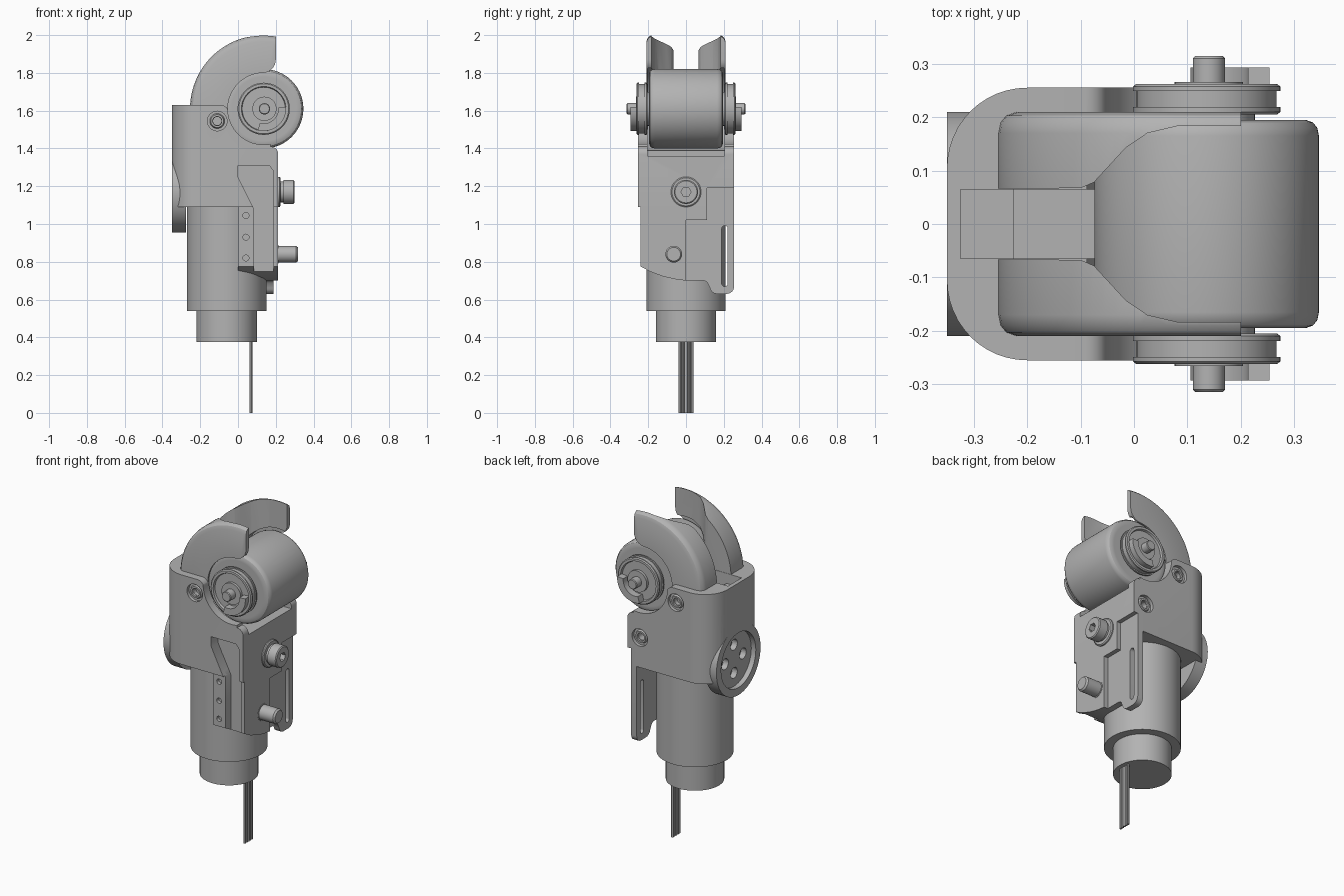
import bpy, bmesh, math
from mathutils import Vector

cube = bpy.data.objects.get("Cube")
if cube:
    bpy.data.objects.remove(cube, do_unlink=True)

grey = bpy.data.materials.new("machined_grey")
grey.use_nodes = True
grey.diffuse_color = (0.45, 0.45, 0.45, 1)
grey.node_tree.nodes["Principled BSDF"].inputs["Base Color"].default_value = (0.45, 0.45, 0.45, 1)

WX, WZ = 0.136, 1.61      # wheel axis
MX = -0.06                # motor axis


def place(axis, u, v, w):
    """u, v lie in the profile plane and w runs along the axis."""
    return {"x": (w, u, v), "y": (u, w, v), "z": (u, v, w)}[axis]


def finish(name, bm):
    bmesh.ops.remove_doubles(bm, verts=bm.verts, dist=1e-6)
    bmesh.ops.recalc_face_normals(bm, faces=bm.faces)
    mesh = bpy.data.meshes.new(name)
    bm.to_mesh(mesh)
    bm.free()
    mesh.materials.append(grey)
    ob = bpy.data.objects.new(name, mesh)
    bpy.context.collection.objects.link(ob)
    return ob


def prism(name, pts, axis, a, b):
    bm = bmesh.new()
    lo = [bm.verts.new(place(axis, u, v, a)) for u, v in pts]
    hi = [bm.verts.new(place(axis, u, v, b)) for u, v in pts]
    bm.faces.new(lo)
    bm.faces.new(hi)
    n = len(pts)
    for i in range(n):
        j = (i + 1) % n
        bm.faces.new((lo[i], lo[j], hi[j], hi[i]))
    return finish(name, bm)


def box(name, x, y, z):
    return prism(name, [(x[0], y[0]), (x[1], y[0]), (x[1], y[1]), (x[0], y[1])], "z", *z)


def arc(cu, cv, r, start, end, n=12):
    angles = [math.radians(start + (end - start) * i / n) for i in range(n + 1)]
    return [(cu + r * math.cos(t), cv + r * math.sin(t)) for t in angles]


def cyl(name, cu, cv, r, axis, a, b, n=48):
    return prism(name, arc(cu, cv, r, 0, 360 - 360 / n, n - 1), axis, a, b)


def lathe(name, profile, cu, cv, axis, n=72, closed=False):
    """Turn (w, r) points about an axis; open profiles get end caps."""
    bm = bmesh.new()
    rings = [[bm.verts.new(place(axis, u, v, w)) for u, v in arc(cu, cv, r, 0, 360 - 360 / n, n - 1)]
             for w, r in profile]
    for k in range(len(rings) if closed else len(rings) - 1):
        p, q = rings[k], rings[(k + 1) % len(rings)]
        for i in range(n):
            j = (i + 1) % n
            bm.faces.new((p[i], p[j], q[j], q[i]))
    if not closed:
        bm.faces.new(rings[0])
        bm.faces.new(rings[-1])
    return finish(name, bm)


def boolean(ob, tool, op="DIFFERENCE", keep=False):
    mod = ob.modifiers.new("cut", "BOOLEAN")
    mod.object, mod.operation, mod.solver = tool, op, "EXACT"
    bpy.context.view_layer.objects.active = ob
    bpy.ops.object.modifier_apply(modifier=mod.name)
    if not keep:
        bpy.data.objects.remove(tool, do_unlink=True)


# Motor with its stepped end and the wires
lathe("motor", [(0.375, 0.16), (0.54, 0.16), (0.54, 0.21), (1.2, 0.21)], MX, 0, "z")
for i in range(5):
    cyl(f"wire_{i + 1}", 0.068, -0.032 + 0.016 * i, 0.0075, "z", 0, 0.4, 12)

# Housing: U-shaped plan, rounded shoulders, wheel scooped out of it
plan = [(0.213, -0.255), (0.213, 0.255)] + arc(-0.2, 0.105, 0.15, 90, 180) + arc(-0.2, -0.105, 0.15, 180, 270)
housing = prism("housing", plan, "z", 1.09, 1.63)
side = [(-0.4, 1.0), (0.3, 1.0), (0.3, 1.37), (0.213, 1.37)] + arc(0.173, 1.37, 0.04, 0, 90, 6)
side += [(WX, WZ)] + arc(-0.09, 1.59, 0.04, 0, 90, 6) + [(-0.4, 1.63)]
boolean(housing, prism("side_cutter", side, "y", -0.4, 0.4), "INTERSECT")
boolean(housing, cyl("arc_cutter", WX, WZ, 0.19, "y", -0.4, 0.4, 72))
boolean(housing, cyl("wheel_cutter", WX, WZ, 0.225, "y", -0.205, 0.205, 72))
boolean(housing, box("mouth_cutter", (0.1, 0.3), (-0.205, 0.205), (1.36, 1.6)))
boolean(housing, box("notch_cutter", (-0.325, -0.2), (-0.065, 0.065), (1.57, 1.8)))
boolean(housing, box("channel_cutter", (-0.225, 0.1), (-0.065, 0.065), (1.42, 1.8)))
boolean(housing, box("step_cutter", (0.185, 0.3), (0.11, 0.4), (1.0, 1.19)))

# Countersunk screw holes in the housing sides
screws = [(-0.11, 1.545, -1), (-0.11, 1.545, 1), (0.13, 1.27, 1)]
for x, z, s in screws:
    boolean(housing, cyl("sink_cutter", x, z, 0.052, "y", s * 0.235, s * 0.3, 32))
    boolean(housing, cyl("hole_cutter", x, z, 0.022, "y", s * 0.15, s * 0.3, 24))
    lathe("screw_ring", [(s * 0.23, 0.024), (s * 0.247, 0.024), (s * 0.247, 0.034), (s * 0.23, 0.042)],
          x, z, "y", 32, True)

# Mounting block below the front with a strip of pin holes
curve = [(-0.24, 0.775), (-0.19, 0.748), (-0.12, 0.722), (-0.06, 0.708), (0, 0.7)]
block = prism("mount_block", curve + [(0, 1.02), (0.11, 1.02), (0.11, 1.12), (-0.24, 1.12)], "x", 0, 0.213)
boolean(block, box("clear_cutter", (-0.1, 0.185), (0, 0.3), (0.9, 1.09)))
for z in (0.82, 0.93, 1.045):
    boolean(block, cyl("pin_cutter", 0.042, z, 0.016, "y", -0.3, -0.22, 20))
pocket = [(0, 1.31), (0.165, 1.31), (0.188, 1.28), (0.188, 0.6), (0.085, 0.6), (0.085, 1.08), (0, 1.25)]
tool = prism("pocket_cutter", pocket, "y", -0.4, -0.19)
boolean(housing, tool, keep=True)
boolean(block, tool)

# Slotted side plate, set back from the front face
outline = [(0, 1.1), (0, 0.7), (0.09, 0.7)] + arc(0.09, 0.67, 0.03, 90, 40, 4)
outline += arc(0.165, 0.67, 0.04, 190, 270, 6) + arc(0.215, 0.67, 0.04, 270, 360, 6)
outline += [(0.255, 1.2), (0.1, 1.2), (0.1, 1.1)]
plate = prism("slotted_plate", outline, "x", 0.15, 0.187)
slot = arc(0.205, 0.685, 0.016, 180, 360, 8) + arc(0.205, 0.975, 0.016, 0, 180, 8)
boolean(plate, prism("slot_cutter", slot, "x", 0.1, 0.3))

# Bolt and locating pin on the front face
lathe("bolt_flange", [(0.2, 0.08), (0.22, 0.08), (0.225, 0.074)], 0, 1.17, "x", 40)
bolt = lathe("bolt_head", [(0.2, 0.055), (0.24, 0.055), (0.24, 0.064), (0.293, 0.064), (0.298, 0.058)],
             0, 1.17, "x", 40)
boolean(bolt, cyl("socket_cutter", 0, 1.17, 0.027, "x", 0.26, 0.4, 6))
lathe("locating_pin", [(0.2, 0.05), (0.215, 0.05), (0.215, 0.044), (0.308, 0.044), (0.318, 0.036)],
      -0.065, 0.84, "x", 40)

# Round pad on the rear with a recessed, drilled face
pad = cyl("rear_pad", 0, 1.165, 0.21, "x", -0.35, -0.275, 72)
for y, z, r, d in [(0, 1.165, 0.165, -0.32)] + [(0.085 * a, 1.165 + 0.085 * b, 0.032, -0.285)
                                                 for a, b in ((1, 0), (-1, 0), (0, 1), (0, -1))]:
    tool = cyl("recess_cutter", y, z, r, "x", -0.5, d, 48)
    boolean(pad, tool, keep=True)
    boolean(housing, tool)

# Fender: turned shell, trimmed at the tips and split by a flaring gap
half = [(0.2, 0.222), (0.2, 0.19), (0.21, 0.19), (0.21, 0.355), (0.203, 0.375), (0.19, 0.386), (0.17, 0.39)]
ring = half + [(-w, r) for w, r in reversed(half)]
fender = lathe("fender", ring, WX, WZ, "y", 96, True)
trim = [(-0.4, 1.5), (-0.4, 2.1), (0.2, 2.1)] + arc(0.13, 1.87, 0.07, 0, -90, 8) + [(0.13, WZ), (0, 1.5)]
boolean(fender, prism("trim_cutter", trim, "y", -0.4, 0.4), "INTERSECT")
edge = [(-0.5, 0.066), (-0.1, 0.067), (-0.075, 0.078), (-0.05, 0.105), (-0.015, 0.143),
        (0.025, 0.17), (0.08, 0.183), (0.4, 0.183)]
gap = edge + [(x, -y) for x, y in reversed(edge)]
boolean(fender, prism("gap_cutter", gap, "z", 1.3, 2.2))

# Roller with rounded rims
rim = [(0.195, 0.17), (0.195, 0.185), (0.19, 0.199), (0.18, 0.207), (0.165, 0.21)]
lathe("roller", [(-w, r) for w, r in rim] + list(reversed(rim)), WX, WZ, "y", 96)

# Grooved hubs, axle ends and retaining clips on both sides
for s, tag in ((-1, "front"), (1, "rear")):
    hub = [(0.19, 0.09), (0.205, 0.09), (0.205, 0.132), (0.21, 0.138), (0.219, 0.138), (0.219, 0.131),
           (0.249, 0.131), (0.249, 0.138), (0.257, 0.138), (0.262, 0.132), (0.262, 0.118), (0.25, 0.114)]
    lathe(f"{tag}_hub", [(s * w, r) for w, r in hub], WX, WZ, "y", 64)
    lathe(f"{tag}_axle", [(s * w, r) for w, r in
          [(0.24, 0.064), (0.266, 0.064), (0.266, 0.03), (0.31, 0.03), (0.314, 0.026)]], WX + 0.004, WZ, "y", 40)
    clip = arc(WX, WZ, 0.118, -105, 5, 16) + arc(WX, WZ, 0.078, 5, -105, 16)
    prism(f"{tag}_clip", clip, "y", s * 0.24, s * 0.293)

# Smooth the curved parts and keep creases sharp
bpy.ops.object.select_all(action="DESELECT")
for ob in bpy.context.scene.objects:
    if ob.type == "MESH":
        ob.select_set(True)
        bpy.context.view_layer.objects.active = ob
bpy.ops.object.shade_smooth_by_angle(angle=math.radians(30))
